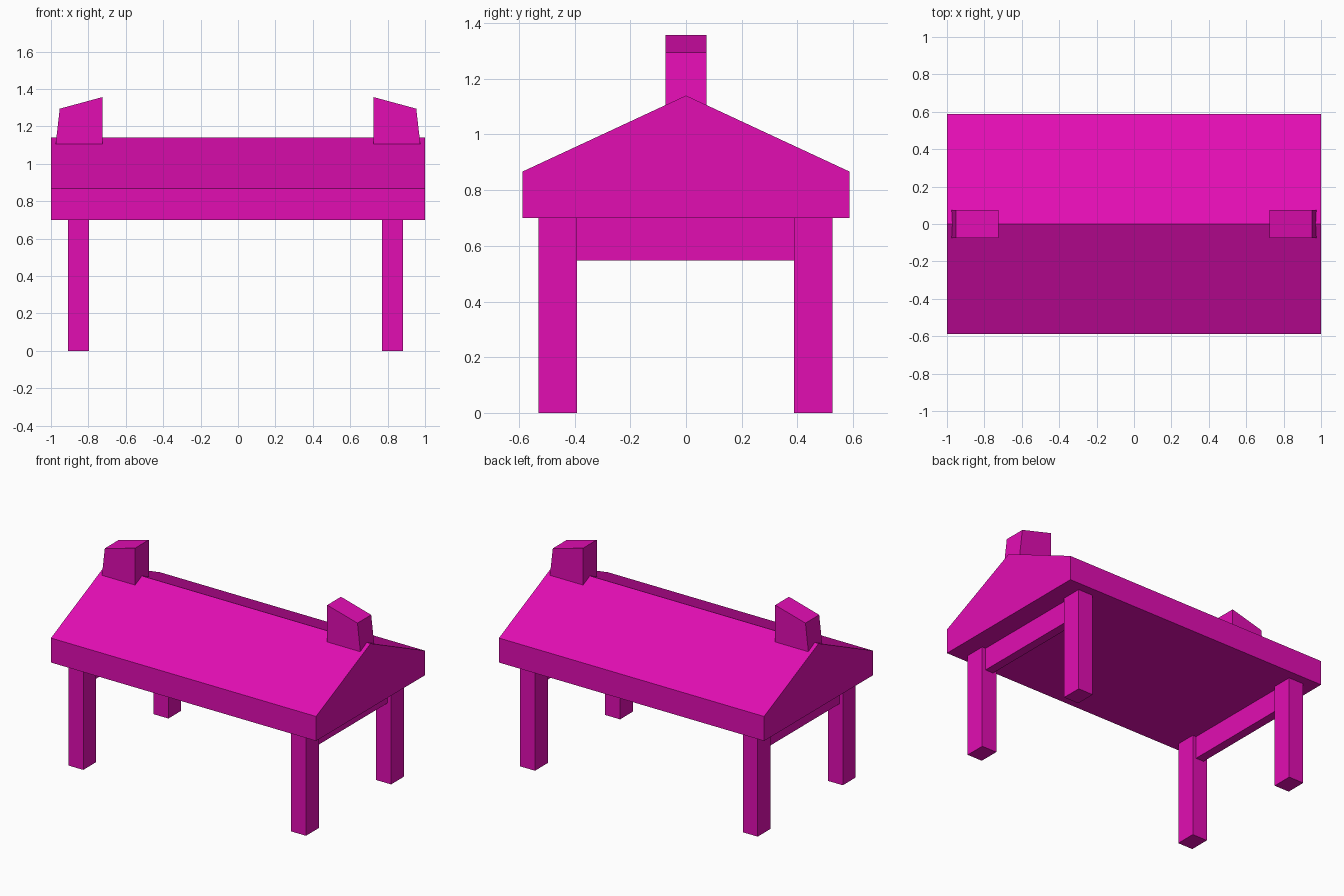
import bpy
import bmesh

if "Cube" in bpy.data.objects:
    bpy.data.objects.remove(bpy.data.objects["Cube"], do_unlink=True)

magenta = bpy.data.materials.new("magenta")
magenta.use_nodes = True
colour = (0.76, 0.004, 0.45, 1)
magenta.diffuse_color = colour
magenta.node_tree.nodes["Principled BSDF"].inputs["Base Color"].default_value = colour


def prism(name, corners, depth):
    """Extrude a flat polygon of 3D corners along the depth vector."""
    bm = bmesh.new()
    face = bm.faces.new([bm.verts.new(c) for c in corners])
    side = bmesh.ops.extrude_face_region(bm, geom=[face])["geom"]
    moved = [v for v in side if isinstance(v, bmesh.types.BMVert)]
    bmesh.ops.translate(bm, verts=moved, vec=depth)
    if face.is_valid and len(bm.faces) < len(corners) + 2:
        bm.faces.new([v for v in face.verts])
    bmesh.ops.recalc_face_normals(bm, faces=bm.faces)
    mesh = bpy.data.meshes.new(name)
    bm.to_mesh(mesh)
    bm.free()
    mesh.materials.append(magenta)
    obj = bpy.data.objects.new(name, mesh)
    bpy.context.collection.objects.link(obj)
    return obj


def box(name, x, y, z):
    corners = [(x[0], y[0], z[0]), (x[1], y[0], z[0]),
               (x[1], y[1], z[0]), (x[0], y[1], z[0])]
    return prism(name, corners, (0, 0, z[1] - z[0]))


# Solid gabled roof
gable = [(-0.587, 0.7), (0.587, 0.7), (0.587, 0.867), (0, 1.14), (-0.587, 0.867)]
prism("roof", [(-1, y, z) for y, z in gable], (2, 0, 0))

# Legs and the cross beam between each pair
for side, x in (("right", -0.853), ("left", 0.827)):
    for end, y in (("front", -0.46), ("back", 0.457)):
        box(f"{end}_{side}_leg", (x - 0.056, x + 0.056),
            (y - 0.069, y + 0.069), (0, 0.7))
    box(f"{side}_cross_beam", (x - 0.03, x + 0.03), (-0.392, 0.389), (0.548, 0.7))

# Slant-topped end posts straddling the ridge
post = [(0.975, 1.105), (0.953, 1.295), (0.725, 1.357), (0.725, 1.105)]
for side, s in (("right", -1), ("left", 1)):
    prism(f"{side}_ridge_post", [(s * x, -0.074, z) for x, z in post], (0, 0.148, 0))
